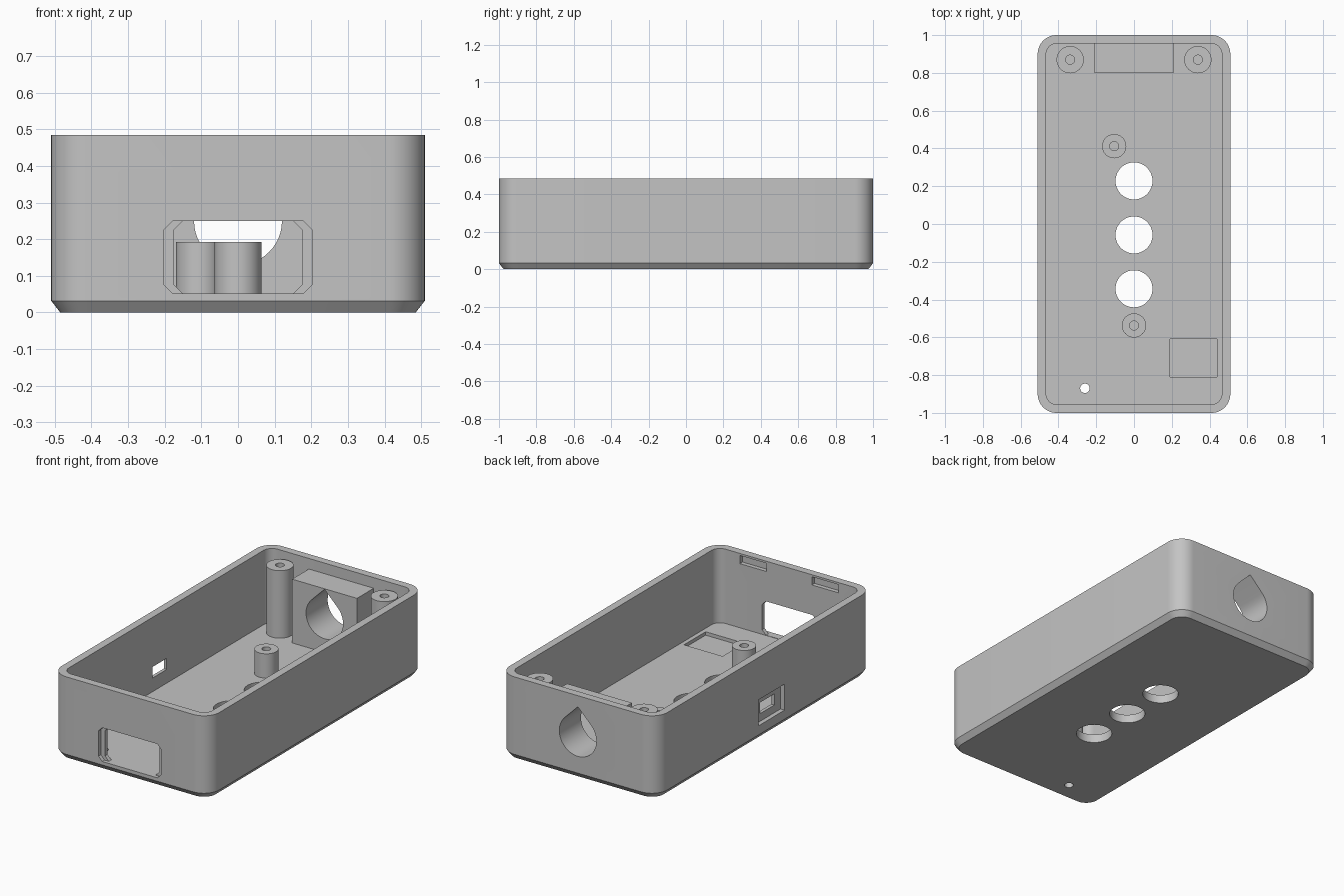
import bpy
import bmesh
import math

if "Cube" in bpy.data.objects:
    bpy.data.objects.remove(bpy.data.objects["Cube"])

H, FLOOR = 0.485, 0.05
grey = bpy.data.materials.new("plain grey")
grey.diffuse_color = (0.55, 0.55, 0.55, 1)
grey.use_nodes = True
grey.node_tree.nodes["Principled BSDF"].inputs["Base Color"].default_value = grey.diffuse_color

PLANES = {
    "z": lambda u, v, w: (u, v, w),
    "y": lambda u, v, w: (u, w, v),
    "x": lambda u, v, w: (w, u, v),
}


def loft(name, rings, axis="z", cap_start=True):
    """Skin a list of (outline, depth) rings along an axis and cap the ends."""
    bm = bmesh.new()
    loops = [[bm.verts.new(PLANES[axis](u, v, w)) for u, v in pts] for pts, w in rings]
    n = len(loops[0])
    for a, b in zip(loops, loops[1:]):
        for i in range(n):
            j = (i + 1) % n
            bm.faces.new((a[i], a[j], b[j], b[i]))
    if cap_start:
        bm.faces.new(loops[0][::-1])
    bm.faces.new(loops[-1])
    bmesh.ops.recalc_face_normals(bm, faces=bm.faces)
    me = bpy.data.meshes.new(name)
    bm.to_mesh(me)
    bm.free()
    me.materials.append(grey)
    ob = bpy.data.objects.new(name, me)
    bpy.context.collection.objects.link(ob)
    return ob


def circle(cx, cy, r, n=48):
    return [(cx + r * math.cos(2 * math.pi * i / n), cy + r * math.sin(2 * math.pi * i / n))
            for i in range(n)]


def rounded(hx, hy, r, cx=0, cy=0, seg=12):
    """Rectangle with rounded corners (seg=1 gives chamfered corners)."""
    pts = []
    for k, (sx, sy) in enumerate([(1, 1), (-1, 1), (-1, -1), (1, -1)]):
        for i in range(seg + 1):
            a = math.pi / 2 * (k + i / seg)
            pts.append((cx + sx * (hx - r) + r * math.cos(a), cy + sy * (hy - r) + r * math.sin(a)))
    return pts


def rect(u0, u1, v0, v1):
    return [(u0, v0), (u1, v0), (u1, v1), (u0, v1)]


def teardrop(cx, cy, r, n=36):
    """Circle with a 45 degree point on top."""
    pts = [(cx, cy + r * math.sqrt(2))]
    for i in range(n + 1):
        a = math.radians(135 + 270 * i / n)
        pts.append((cx + r * math.cos(a), cy + r * math.sin(a)))
    return pts


def cut(ob, outline, lo, hi, axis="z"):
    tool = loft("cutter", [(outline, lo), (outline, hi)], axis)
    mod = ob.modifiers.new("cut", "BOOLEAN")
    mod.operation, mod.solver, mod.object = "DIFFERENCE", "EXACT", tool
    bpy.context.view_layer.objects.active = ob
    bpy.ops.object.modifier_apply(modifier=mod.name)
    bpy.data.objects.remove(tool)


def finish(ob):
    bpy.ops.object.select_all(action="DESELECT")
    ob.select_set(True)
    bpy.context.view_layer.objects.active = ob
    bpy.ops.object.shade_smooth_by_angle(angle=math.radians(25))


# Case: rounded tray with a chamfered bottom edge
case = loft("case", [(rounded(0.485, 0.975, 0.075), 0),
                     (rounded(0.51, 1.0, 0.1), 0.032),
                     (rounded(0.51, 1.0, 0.1), H)])
cut(case, rounded(0.465, 0.955, 0.055), FLOOR, 0.6)

# Floor: three round button openings, small pin hole, shallow pocket
for y in (0.228, -0.058, -0.343):
    cut(case, circle(0, y, 0.098), -0.1, 0.2)
cut(case, circle(-0.26, -0.87, 0.025, 24), -0.1, 0.2)
cut(case, rect(0.19, 0.44, -0.81, -0.61), 0.03, 0.2)

# Front wall: stepped window with chamfered corners
cut(case, rounded(0.203, 0.099, 0.025, 0, 0.151, 1), -1.1, -0.978, "y")
cut(case, rounded(0.176, 0.099, 0.025, 0, 0.151, 1), -1.1, -0.9, "y")

# Front wall: two blind lid slots on the inside
for x in (-0.233, 0.233):
    cut(case, rect(x - 0.087, x + 0.087, 0.425, 0.473), -0.98, -0.9, "y")

# Left wall: recessed socket window
cut(case, rect(-0.183, 0.057, 0.085, 0.237), -0.6, -0.484, "x")
cut(case, rect(-0.125, 0.005, 0.13, 0.195), -0.6, -0.4, "x")

# Back wall: teardrop cable hole
drop = teardrop(0, 0.25, 0.12)
cut(case, drop, 0.9, 1.1, "y")
finish(case)

# Cable block behind the back wall
block = loft("cable_block", [(rect(-0.21, 0.21, FLOOR, 0.423), 0.8),
                             (rect(-0.21, 0.21, FLOOR, 0.423), 0.955)], "y")
cut(block, drop, 0.7, 1.1, "y")
finish(block)

# Screw posts: x, y, radius, top height
for name, x, y, r, top in [("tall_post_left", -0.338, 0.87, 0.072, 0.445),
                           ("tall_post_right", 0.338, 0.87, 0.072, 0.445),
                           ("short_post_back", -0.105, 0.412, 0.064, 0.192),
                           ("short_post_front", 0, -0.537, 0.064, 0.192)]:
    outer, bore = circle(x, y, r), circle(x, y, 0.024)
    finish(loft(name, [(outer, FLOOR), (outer, top), (bore, top), (bore, FLOOR + 0.002)],
                cap_start=False))
